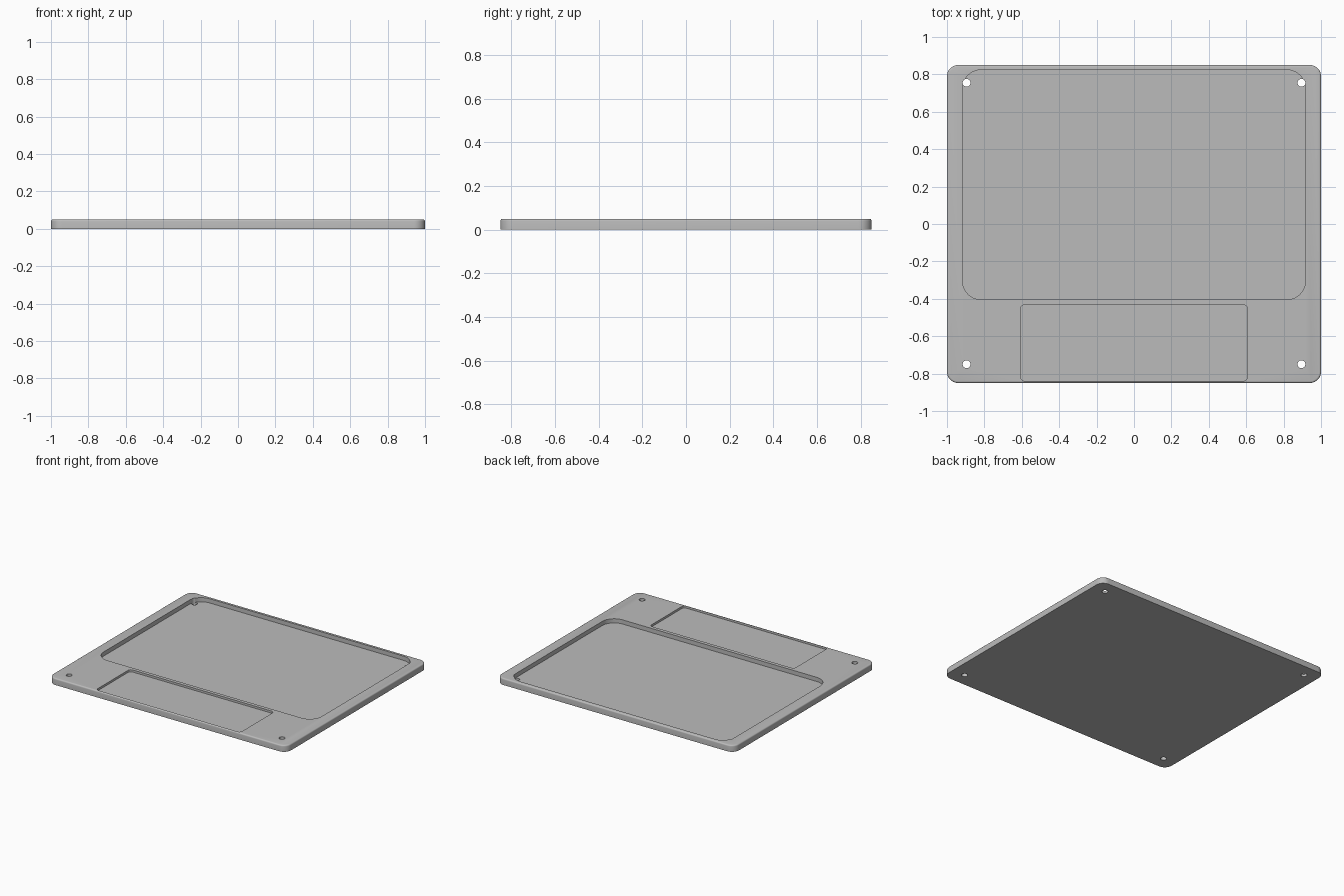
import bpy, bmesh
from math import cos, sin, pi

if "Cube" in bpy.data.objects:
    bpy.data.objects.remove(bpy.data.objects["Cube"], do_unlink=True)

HEIGHT = 0.05
BEVEL = 0.01

grey = bpy.data.materials.new("plain grey")
grey.use_nodes = True
colour = (0.5, 0.5, 0.5, 1)
grey.diffuse_color = colour
grey.node_tree.nodes["Principled BSDF"].inputs["Base Color"].default_value = colour


def rounded_slab(name, x0, x1, y0, y1, radius, z0, z1, bevel=0.0, steps=10):
    """Vertical slab with rounded corners and an optional softened top edge."""
    def ring(inset, z):
        r = radius - inset
        corners = [(x1 - radius, y1 - radius), (x0 + radius, y1 - radius),
                   (x0 + radius, y0 + radius), (x1 - radius, y0 + radius)]
        return [bm.verts.new((cx + r * cos(a), cy + r * sin(a), z))
                for k, (cx, cy) in enumerate(corners)
                for a in [(k + i / steps) * pi / 2 for i in range(steps + 1)]]

    bm = bmesh.new()
    rings = [ring(0, z0)]
    if bevel:
        for i in range(5):
            a = i / 4 * pi / 2
            rings.append(ring(bevel * (1 - cos(a)), z1 - bevel * (1 - sin(a))))
    else:
        rings.append(ring(0, z1))
    for low, high in zip(rings, rings[1:]):
        n = len(low)
        for i in range(n):
            j = (i + 1) % n
            bm.faces.new((low[i], low[j], high[j], high[i]))
    bm.faces.new(rings[0][::-1])
    bm.faces.new(rings[-1])
    bmesh.ops.recalc_face_normals(bm, faces=bm.faces)
    mesh = bpy.data.meshes.new(name)
    bm.to_mesh(mesh)
    bm.free()
    mesh.materials.append(grey)
    obj = bpy.data.objects.new(name, mesh)
    bpy.context.collection.objects.link(obj)
    return obj


# Base plate with rounded corners and softened upper rim
plate = rounded_slab("base_plate", -1, 1, -0.85, 0.85, 0.06, 0, HEIGHT, BEVEL)

# Large recess and shallow front recess
cutters = [
    rounded_slab("large_recess_cutter", -0.917, 0.917, -0.404, 0.824, 0.1, 0.018, 0.1),
    rounded_slab("front_recess_cutter", -0.607, 0.607, -0.84, -0.431, 0.025, 0.034, 0.1),
]

# Four screw holes through the plate
for x in (-0.895, 0.895):
    for y in (-0.75, 0.755):
        r = 0.021
        cutters.append(rounded_slab("screw_hole_cutter", x - r, x + r, y - r, y + r,
                                    r * 0.999, -0.05, 0.1, steps=6))

for cutter in cutters:
    cutter.hide_render = True
    cut = plate.modifiers.new(cutter.name, "BOOLEAN")
    cut.operation = "DIFFERENCE"
    cut.solver = "EXACT"
    cut.object = cutter

# Apply the cuts and discard the cutters
bpy.ops.object.select_all(action="DESELECT")
bpy.context.view_layer.objects.active = plate
plate.select_set(True)
for modifier in list(plate.modifiers):
    bpy.ops.object.modifier_apply(modifier=modifier.name)
for cutter in cutters:
    bpy.data.objects.remove(cutter, do_unlink=True)

bpy.ops.object.shade_smooth_by_angle(angle=pi / 6)
